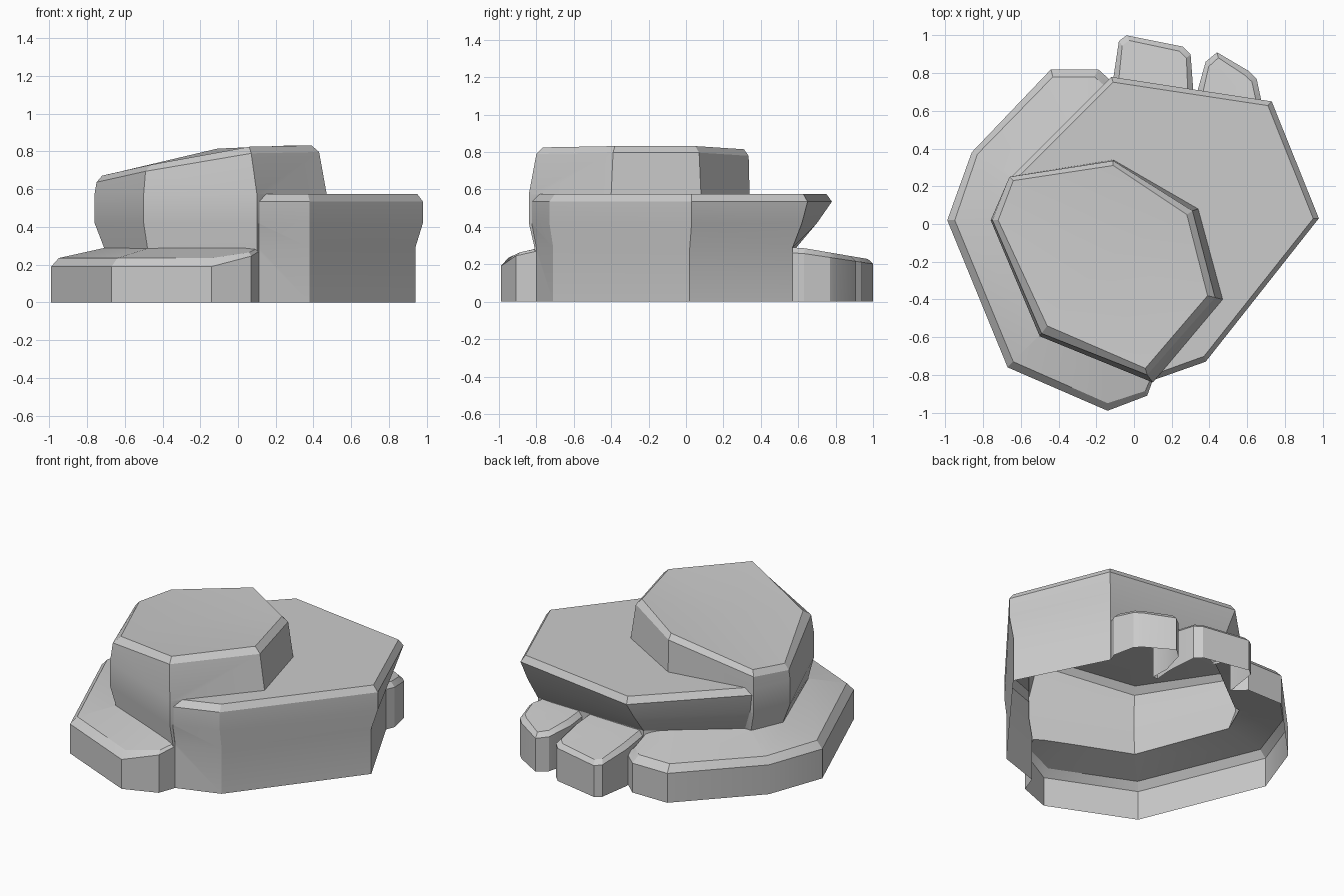
import bpy, bmesh, math

if "Cube" in bpy.data.objects:
    bpy.data.objects.remove(bpy.data.objects["Cube"])


def ring(points, z):
    """Outline at one height, or at one height per point."""
    zs = z if isinstance(z, list) else [z] * len(points)
    return [(x, y, h) for (x, y), h in zip(points, zs)]


def shrink(points, centre, dist):
    """Move every point towards the centre by a fixed distance."""
    out = []
    for x, y in points:
        dx, dy = x - centre[0], y - centre[1]
        k = 1 - dist / math.hypot(dx, dy)
        out.append((centre[0] + dx * k, centre[1] + dy * k))
    return out


def loft(name, rings, dome=False):
    """Closed solid through a stack of rings."""
    bm = bmesh.new()
    vs = [[bm.verts.new(p) for p in r] for r in rings]
    n = len(rings[0])
    for a, b in zip(vs, vs[1:]):
        for i in range(n):
            j = (i + 1) % n
            bm.faces.new((a[i], a[j], b[j], b[i]))
    bm.faces.new(vs[0])
    top = bm.faces.new(vs[-1])
    if dome:
        bmesh.ops.poke(bm, faces=[top])
    bmesh.ops.recalc_face_normals(bm, faces=bm.faces[:])
    me = bpy.data.meshes.new(name)
    bm.to_mesh(me)
    bm.free()
    ob = bpy.data.objects.new(name, me)
    bpy.context.collection.objects.link(ob)
    return ob


# Main flat boulder: wide ledge, undercut waist
ledge = [(-.74, .02), (-.65, .25), (-.12, .78), (.73, .65), (.98, .03),
         (.38, -.73), (.11, -.825), (-.48, -.575)]
waist = [(-.69, .02), (-.60, .21), (-.11, .59), (.66, .57), (.94, .02),
         (.38, -.71), (.11, -.80), (-.46, -.55)]
mid = [(-.74, .02), (-.65, .24), (-.12, .70), (.70, .62), (.98, .03),
       (.38, -.73), (.11, -.825), (-.48, -.575)]
rock = loft("rock_pile", [ring(waist, -.1), ring(waist, .29), ring(mid, .42),
                          ring(ledge, .535),
                          ring(shrink(ledge, (.15, 0), .03), .575)])

# Tall sloping block on the front left
wall = [(-.76, .02), (-.66, .25), (-.11, .34), (.34, .08), (.47, -.40),
        (.10, -.84), (-.50, -.595)]
foot = [(-.71, .02), (-.62, .22), (-.11, .31), (.30, .06), (.40, -.36),
        (.10, -.81), (-.48, -.565)]
upper = [(-.75, .02), (-.66, .25), (-.11, .335), (.31, .07), (.43, -.39),
         (.07, -.80), (-.49, -.58)]
cap = [(-.72, .02), (-.64, .23), (-.11, .31), (.28, .05), (.39, -.38),
       (.06, -.765), (-.46, -.54)]
cap_z = [.672, .69, .815, .832, .832, .825, .73]
block = loft("tall_block", [ring(foot, -.12), ring(foot, .29), ring(wall, .42),
                            ring(wall, .575),
                            ring(upper, [z - .035 for z in cap_z]),
                            ring(cap, cap_z)], dome=True)

# Low shelf wrapping round the left side
outer = [(-.99, .02), (-.86, .38), (-.44, .82), (-.19, .82), (-.09, .73), (0, .3),
         (0, -.6), (.11, -.80), (.07, -.91), (-.14, -.99), (-.67, -.76)]
rim = [(-.95, .02), (-.83, .37), (-.43, .78), (-.21, .78), (-.13, .71), (-.02, .3),
       (-.02, -.6), (.10, -.79), (.06, -.885), (-.14, -.95), (-.64, -.73)]
inner = [(-.68, .02), (-.59, .20), (-.25, .46), (-.15, .50), (-.11, .48), (-.05, .3),
         (-.05, -.55), (.07, -.74), (.03, -.75), (-.14, -.68), (-.45, -.54)]
rim_z = [.235] * 7 + [.285, .265, .235, .235]
shelf = loft("low_shelf", [ring(outer, -.14),
                           ring(outer, [.19] * 7 + [.27, .245, .19, .19]),
                           ring(rim, rim_z), ring(inner, .295)])

# Two small lumps at the back
lump_a = [(-.10, .50), (-.11, .77), (-.08, .97), (-.04, 1.0), (.26, .94), (.30, .90),
          (.315, .70), (.30, .50)]
lump_b = [(.34, .50), (.335, .70), (.38, .86), (.44, .91), (.61, .81), (.65, .77),
          (.68, .63), (.62, .48)]
lumps = []
for name, pts, c, depth in (("back_lump_left", lump_a, (.10, .72), -.16),
                            ("back_lump_right", lump_b, (.50, .67), -.18)):
    top = shrink(pts, c, .03)
    top_z = [.295 - .17 * max(0, y - .58) for x, y in top]
    low_z = [.265 - .15 * max(0, y - .58) for x, y in pts]
    lumps.append(loft(name, [ring(pts, depth), ring(pts, low_z), ring(top, top_z)],
                      dome=True))

# Merge into one shell
parts = [block, shelf] + lumps
for p in parts:
    m = rock.modifiers.new("join_" + p.name, 'BOOLEAN')
    m.operation = 'UNION'
    m.solver = 'EXACT'
    m.object = p
deps = bpy.context.evaluated_depsgraph_get()
mesh = bpy.data.meshes.new_from_object(rock.evaluated_get(deps))
rock.modifiers.clear()
rock.data = mesh
for p in parts:
    bpy.data.objects.remove(p)

# Cut off at the ground, leaving the underside open
bm = bmesh.new()
bm.from_mesh(mesh)
bmesh.ops.bisect_plane(bm, geom=bm.verts[:] + bm.edges[:] + bm.faces[:],
                       plane_co=(0, 0, 0), plane_no=(0, 0, 1), clear_inner=True)
bm.to_mesh(mesh)
bm.free()

bpy.context.view_layer.objects.active = rock
rock.select_set(True)
bpy.ops.object.shade_smooth_by_angle(angle=math.radians(25))
